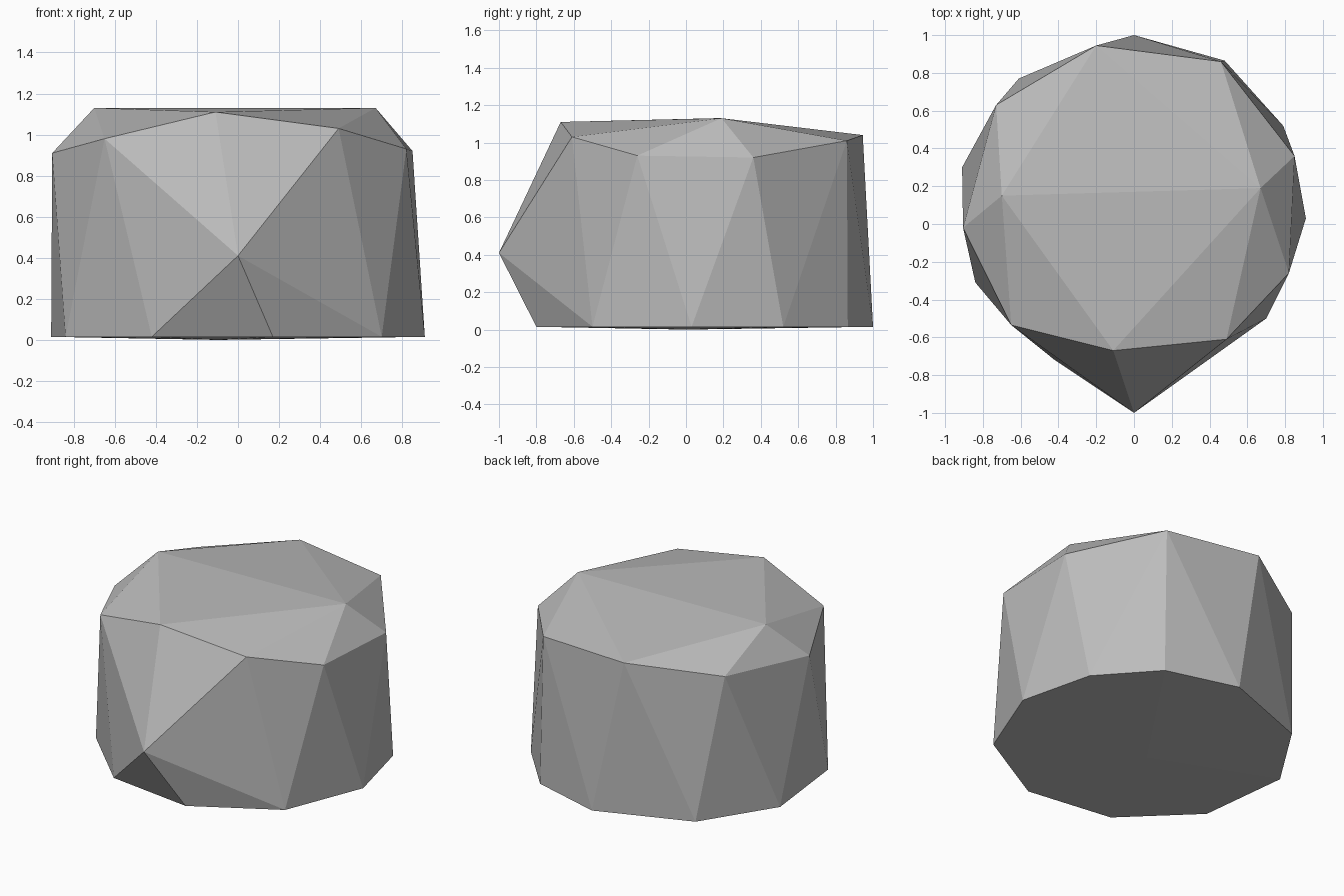
import bpy
import bmesh

# Remove the default cube if present
default_cube = bpy.data.objects.get("Cube")
if default_cube:
    bpy.data.objects.remove(default_cube, do_unlink=True)


def make_material(name, colour):
    material = bpy.data.materials.new(name)
    material.use_nodes = True
    material.diffuse_color = colour
    material.node_tree.nodes["Principled BSDF"].inputs["Base Color"].default_value = colour
    return material


def hull_object(name, points, material):
    """Wrap a faceted convex skin around the corner points."""
    mesh = bpy.data.meshes.new(name)
    bm = bmesh.new()
    for point in points:
        bm.verts.new(point)
    result = bmesh.ops.convex_hull(bm, input=bm.verts[:])
    unused = {v for v in result["geom_interior"] if isinstance(v, bmesh.types.BMVert)}
    bmesh.ops.delete(bm, geom=list(unused), context="VERTS")
    bmesh.ops.recalc_face_normals(bm, faces=bm.faces[:])
    for face in bm.faces:
        face.smooth = False
    bm.to_mesh(mesh)
    bm.free()
    mesh.materials.append(material)
    rock = bpy.data.objects.new(name, mesh)
    bpy.context.collection.objects.link(rock)
    return rock


# Base outline, barely raised above a central resting point
base_height = 0.015
base_outline = [
    (0, 1), (0.48, 0.865), (0.79, 0.52), (0.91, 0.03), (0.7, -0.5),
    (0.17, -0.8), (-0.42, -0.72), (-0.84, -0.31), (-0.91, 0.3), (-0.61, 0.77),
]
base = [(x, y, base_height) for x, y in base_outline] + [(-0.1, 0, 0)]

# Uneven shoulder around the top
shoulder = [
    (-0.2, 0.945, 1.04), (0.46, 0.86, 1.01), (0.85, 0.36, 0.92),
    (0.82, -0.26, 0.93), (0.49, -0.61, 1.03), (-0.11, -0.67, 1.11),
    (-0.65, -0.535, 0.98), (-0.905, -0.02, 0.91), (-0.73, 0.63, 0.97),
]

# Two crown peaks and the point jutting out at the front
crown = [(0.67, 0.19, 1.13), (-0.7, 0.15, 1.13)]
front_point = [(0, -1, 0.41)]

stone_grey = make_material("stone grey", (0.5, 0.5, 0.5, 1))
hull_object("rock", base + shoulder + crown + front_point, stone_grey)
